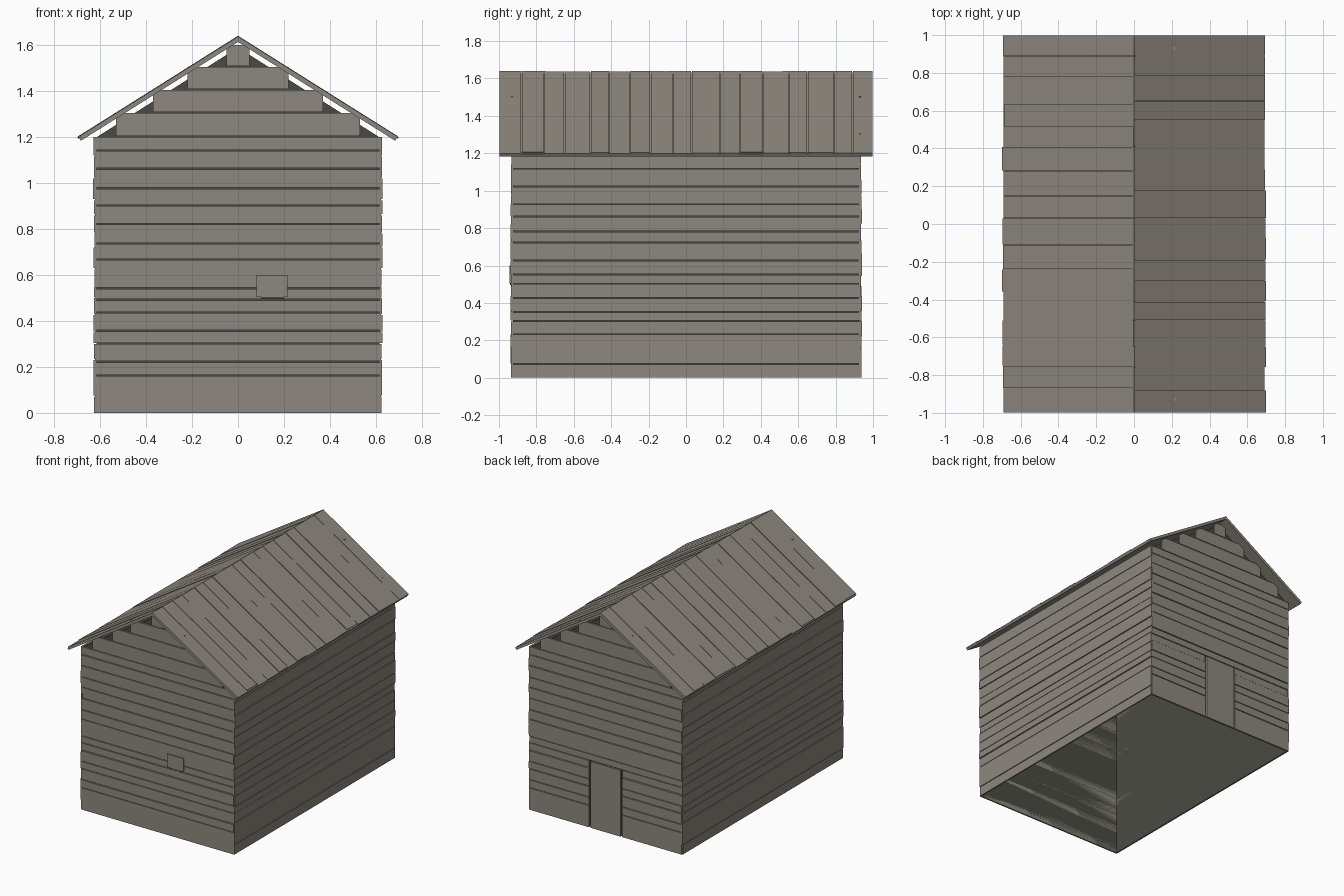
import bpy, bmesh, math, random
from mathutils import Matrix, Vector

random.seed(4)
if "Cube" in bpy.data.objects:
    bpy.data.objects.remove(bpy.data.objects["Cube"])


def material(name, rgb):
    m = bpy.data.materials.new(name)
    m.use_nodes = True
    m.diffuse_color = (*rgb, 1)
    m.node_tree.nodes["Principled BSDF"].inputs["Base Color"].default_value = (*rgb, 1)
    return m


wood = material("weathered wood", (0.27, 0.245, 0.21))
dark = material("dark lining", (0.07, 0.07, 0.058))

HX, HY, EAVE, RIDGE = 0.615, 0.925, 1.2, 1.62
PITCH = math.atan2(0.44, 0.70)
SLOPE = math.hypot(0.44, 0.70)


def finish(name, bm, mat):
    mesh = bpy.data.meshes.new(name)
    bm.to_mesh(mesh)
    bm.free()
    mesh.materials.append(mat)
    obj = bpy.data.objects.new(name, mesh)
    bpy.context.collection.objects.link(obj)
    return obj


def box(bm, lo, hi, frame=Matrix()):
    lo, hi = Vector(lo), Vector(hi)
    m = Matrix.Translation((lo + hi) / 2) @ Matrix.Diagonal((*(hi - lo), 1))
    bmesh.ops.create_cube(bm, size=1, matrix=frame @ m)


def pairs(edges):
    return zip(edges, edges[1:])


# Dark inner lining, open underneath
bm = bmesh.new()
profile = [(-HX, 0), (-HX, EAVE), (0, RIDGE - 0.03), (HX, EAVE), (HX, 0)]
rings = [[bm.verts.new((x, y, z)) for x, z in profile] for y in (-HY, HY)]
bm.faces.new(rings[0][::-1])
bm.faces.new(rings[1])
for i, j in pairs(range(len(profile))):
    bm.faces.new((rings[0][i], rings[0][j], rings[1][j], rings[1][i]))
bmesh.ops.recalc_face_normals(bm, faces=bm.faces)
finish("inner_lining", bm, dark)

# Side wall boards
SIDE_ROWS = [0, .07, .23, .30, .35, .425, .50, .55, .625, .72, .78, .86, .925, 1.02, 1.115, 1.2]
for name, s in (("left_wall", 1), ("right_wall", -1)):
    bm = bmesh.new()
    for z0, z1 in pairs(SIDE_ROWS):
        out = HX + random.uniform(0.009, 0.015)
        end = HY + random.uniform(0.007, 0.014)
        xs = sorted((s * HX, s * out))
        box(bm, (xs[0], -end, z0 + (0.005 if z0 else 0)), (xs[1], end, z1))
    finish(name, bm, wood)

# End wall boards, with stepped boards in the gables
END_ROWS = [0, .16, .22, .30, .355, .435, .49, .54, .665, .735, .82, .90, .975, 1.06, 1.14, 1.2]
GABLE = ((1.2, 1.305, .53), (1.305, 1.405, .37), (1.405, 1.505, .22), (1.505, 1.60, .05))
DOOR_X, DOOR_TOP = 0.135, 0.50
for name, s in (("front_wall", -1), ("back_wall", 1)):
    bm = bmesh.new()

    def board(x0, x1, z0, z1, out):
        ys = sorted((s * HY, s * out))
        box(bm, (x0, ys[0], z0 + (0.005 if z0 else 0)), (x1, ys[1], z1))

    for z0, z1 in pairs(END_ROWS):
        out = HY + random.uniform(0.009, 0.015)
        if s > 0 and z1 <= DOOR_TOP:
            board(-0.622, -DOOR_X, z0, z1, out)
            board(DOOR_X, 0.622, z0, z1, out)
        else:
            board(-0.622, 0.622, z0, z1, out)
    for z0, z1, half in GABLE:
        board(-half, half, z0, z1, HY + 0.011)
    finish(name, bm, wood)

# Back door panel and small front flap with its slot
bm = bmesh.new()
box(bm, (-DOOR_X + 0.012, HY, 0), (DOOR_X - 0.012, HY + 0.014, DOOR_TOP - 0.012))
finish("back_door", bm, wood)
bm = bmesh.new()
box(bm, (0.08, -HY - 0.018, 0.505), (0.215, -HY, 0.60))
finish("front_flap", bm, wood)
bm = bmesh.new()
box(bm, (0.10, -HY - 0.017, 0.495), (0.20, -HY, 0.505))
finish("flap_slot", bm, dark)

# Roof: a thin deck on each slope covered with uneven boards
LEFT_CUTS = [-1, -.88, -.76, -.65, -.51, -.41, -.30, -.19, -.07, .03, .18, .29, .41, .55, .65, .79, .89, 1]
RIGHT_CUTS = [-1, -.87, -.75, -.64, -.51, -.36, -.24, -.11, .03, .15, .28, .41, .515, .635, .775, .89, 1]
for side, s, cuts in (("left", 1, LEFT_CUTS), ("right", -1, RIGHT_CUTS)):
    turn = Matrix.Rotation(0 if s > 0 else math.pi, 4, "Z")
    frame = Matrix.Translation((0, 0, 1.64)) @ turn @ Matrix.Rotation(PITCH, 4, "Y")
    bm = bmesh.new()
    box(bm, (0, -0.998, -0.022), (SLOPE - 0.005, 0.998, -0.008), frame)
    finish(side + "_roof_deck", bm, wood)
    bm = bmesh.new()
    for y0, y1 in pairs(cuts):
        a, b = (y0, y1) if s > 0 else (-y1, -y0)
        top = random.uniform(-0.003, 0.001)
        length = SLOPE - random.uniform(0.0, 0.015)
        box(bm, (0, a + 0.002, -0.008), (length, b - 0.002, top), frame)
    finish(side + "_roof_boards", bm, wood)
